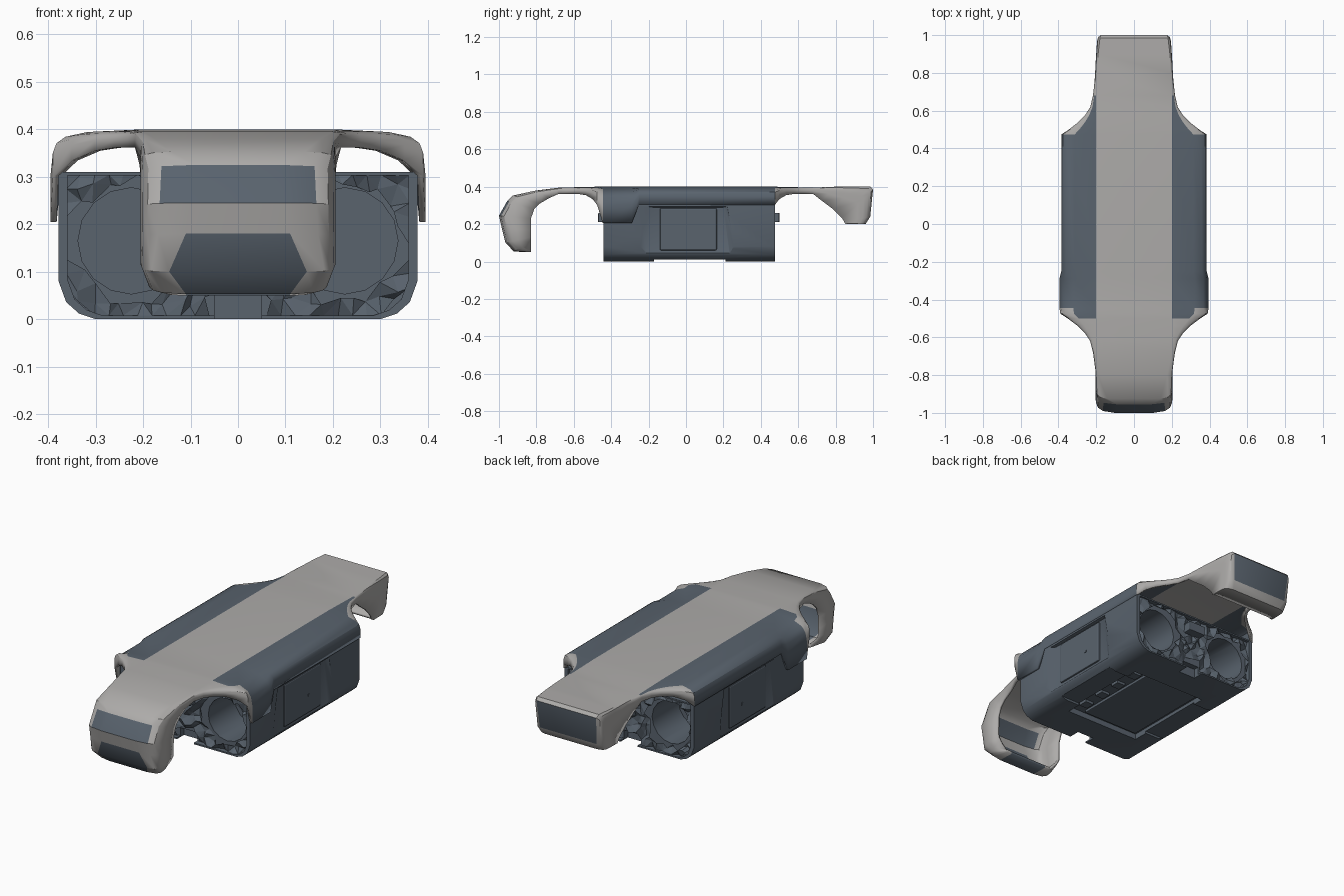
import bpy, bmesh, math, random
from mathutils import Matrix

if "Cube" in bpy.data.objects:
    bpy.data.objects.remove(bpy.data.objects["Cube"])

random.seed(4)

def mat(name, rgb):
    m = bpy.data.materials.new(name)
    m.diffuse_color = (*rgb, 1)
    m.use_nodes = True
    m.node_tree.nodes["Principled BSDF"].inputs["Base Color"].default_value = m.diffuse_color
    return m

LIGHT = mat("light_grey", (0.42, 0.41, 0.40))
DARK = mat("slate", (0.10, 0.125, 0.155))

def select(ob):
    bpy.ops.object.select_all(action='DESELECT')
    ob.select_set(True)
    bpy.context.view_layer.objects.active = ob

def smooth(ob, angle=30):
    select(ob)
    bpy.ops.object.shade_smooth_by_angle(angle=math.radians(angle))

def finish(name, bm, mats):
    me = bpy.data.meshes.new(name)
    bm.to_mesh(me)
    bm.free()
    ob = bpy.data.objects.new(name, me)
    bpy.context.collection.objects.link(ob)
    for m in mats:
        me.materials.append(m)
    return ob

def hull(name, pts):
    bm = bmesh.new()
    for p in pts:
        bm.verts.new(p)
    bmesh.ops.convex_hull(bm, input=bm.verts[:])
    bmesh.ops.recalc_face_normals(bm, faces=bm.faces[:])
    return finish(name, bm, [DARK])

def box(name, x, y, z, bevel=0):
    ob = hull(name, [(a, b, c) for a in x for b in y for c in z])
    if bevel:
        m = ob.modifiers.new("bevel", 'BEVEL')
        m.width, m.segments = bevel, 2
    return ob

def cut(ob, cutter):
    m = ob.modifiers.new("cut", 'BOOLEAN')
    m.operation, m.object, m.solver = 'DIFFERENCE', cutter, 'EXACT'
    select(ob)
    bpy.ops.object.modifier_apply(modifier=m.name)
    bpy.data.objects.remove(cutter)

# Top shell: U sections swept from chin to tail, each as
# (edge y, edge z, edge half width, crown y, crown z, crown half width, dark zones)
# dark zones up to the next section: c crown, w strips beside it, s sides
stations = []

# nose: edge height, crown y, crown z, crown half width
nose = [(.06, -.83, .05, .11, "c"), (.10, -.92, .053, .11, "c"), (.13, -.965, .10, .145, "c"),
        (.17, -.985, .18, .11, ""), (.23, -1, .245, .10, "cw"), (.28, -.955, .325, .09, ""),
        (.31, -.925, .353, .14, ""), (.34, -.80, .38, .175, "")]
for ez, cy, cz, cw, zone in nose:
    ey = -.83 + .15 * max(0, (ez - .2) / .16) ** 3
    stations.append((ey, ez, min(.205, .09 + ez), cy, cz, cw, zone))

def fender(t, sign, w):
    """Section of the flare: t runs from narrow neck (0) to full body width (1)."""
    y = sign * (.68 - .205 * t)
    zone = "w" if t > (.8 if sign < 0 else .25) else ""
    stations.append((y, .362 - .06 * t ** 6, .217 + (w - .217) * t * t, y, .395 + .005 * t, .20, zone))

steps = [0, .3, .5, .7, .88, 1]
for t in steps:
    fender(t, -1, .39)
for y, ez, w in ((-.445, .205, .395), (-.29, .205, .395), (-.25, .305, .385)):
    stations.append((y, ez, w, y, .40, .20, "ws"))
for t in reversed(steps):
    fender(t, 1, .383)

# tail: same layout as the nose
tail = [(.325, .80, .40, .195, ""), (.28, .90, .40, .19, ""), (.235, .985, .40, .18, ""),
        (.222, 1, .385, .175, "c"), (.21, .985, .24, .165, ""), (.205, .96, .20, .15, ""),
        (.203, .86, .20, .15, "")]
for ez, cy, cz, cw, zone in tail:
    stations.append((.85 - .18 * ((ez - .2) / .16) ** 1.5, ez, .195 + .1 * (ez - .2), cy, cz, cw, zone))

corner = [(0, 0), (.5, 0), (.7, .04), (.84, .14), (.94, .38), (1, 1)]
bm = bmesh.new()
rows = []
for ey, ez, ew, cy, cz, cw, _ in stations:
    half = [(ew + (cw - ew) * s, ey + (cy - ey) * t, ez + (cz - ez) * t) for t, s in corner]
    rows.append([bm.verts.new(p) for p in half + [(-x, y, z) for x, y, z in reversed(half)]])
for i in range(len(rows) - 1):
    for j in range(11):
        f = bm.faces.new((rows[i][j], rows[i+1][j], rows[i+1][j+1], rows[i][j+1]))
        zone = "c" if j == 5 else "w" if j in (4, 6) else "s"
        f.material_index = int(zone in stations[i][6])
shell = finish("top_shell", bm, [LIGHT, DARK])
smooth(shell, 32)
sol = shell.modifiers.new("thickness", 'SOLIDIFY')
sol.thickness, sol.offset = .013, -1

# Body core, extruded from its cross-section
prof = [(.30, 0), (.335, .012), (.362, .036), (.378, .08), (.378, .31)]
prof += [(-x, z) for x, z in reversed(prof)]

def prism(name, y0, y1, k=1.0):
    return hull(name, [(x * k, y, .155 + (z - .155) * k) for x, z in prof for y in (y0, y1)])

BX, BZ, BR = .225, .165, .112      # leg bores
body = prism("body_core", -.44, .475)
for s in (-1, 1):
    end = .0175 + s * .4575
    # end pocket, floor notch and leg bores
    cut(body, prism("pocket", end - s * .03, end + s * .05, .95))
    cut(body, box("notch", (-.05, .05), (end - s * .06, end + s * .05), (-.05, .05)))
    for side in (-1, 1):
        bm = bmesh.new()
        place = Matrix.Translation((side * BX, end - s * .1, BZ)) @ Matrix.Rotation(math.pi / 2, 4, 'X')
        bmesh.ops.create_cone(bm, cap_ends=True, segments=16, radius1=BR, radius2=BR, depth=.3, matrix=place)
        cut(body, finish("bore", bm, [DARK]))

# Side recesses with hatch doors
for s, side in ((1, "right"), (-1, "left")):
    outer = [(-.25, .30), (.25, .30), (.31, -.02), (-.31, -.02)]
    inner = [(-.18, .29), (.20, .29), (.23, .05), (-.21, .05)]
    cut(body, hull("recess", [(s * .40, y, z) for y, z in outer] + [(s * .363, y, z) for y, z in inner]))
    box("hatch_" + side, (s * .355, s * .371), (-.14, .165), (.06, .285), .008)
    box("hatch_button_" + side, (s * .365, s * .374), (.055, .067), (.15, .162))

# Underside recess, panel and latches
cut(body, box("belly_step", (-.5, .5), (-.17, .21), (-.1, .012)))
cut(body, box("belly_recess", (-.22, .22), (-.25, .27), (-.1, .03)))
smooth(body)
box("belly_panel", (-.20, .13), (-.23, .25), (.016, .04), .004)
for k in range(4):
    y = -.19 + .125 * k
    box("belly_latch", (.15, .20), (y, y + .05), (.016, .04))

# Faceted rough infill on the end faces
def rough_end(name, y, out):
    bm = bmesh.new()
    nx, nz = 25, 11
    grid = {}
    for i in range(nx):
        for k in range(nz):
            x = -.362 + .724 * i / (nx - 1)
            z = .008 + .296 * k / (nz - 1)
            if 0 < i < nx - 1 and 0 < k < nz - 1:
                x += random.uniform(-.011, .011)
                z += random.uniform(-.011, .011)
            if math.hypot(abs(x) - BX, z - BZ) < BR or abs(x) - z > .32 or (abs(x) < .05 and z < .05):
                continue
            grid[i, k] = bm.verts.new((x, y - out * random.uniform(0, .03), z))
    for i in range(nx - 1):
        for k in range(nz - 1):
            q = [grid.get(c) for c in ((i, k), (i + 1, k), (i + 1, k + 1), (i, k + 1))]
            q = [v for v in q if v]
            if len(q) >= 3:
                bm.faces.new(q if out < 0 else q[::-1])
    bmesh.ops.triangulate(bm, faces=bm.faces[:])
    finish(name, bm, [DARK])

rough_end("rough_front", -.44, -1)
rough_end("rough_back", .475, 1)

# Connector stubs between the bores
for name, y0, y1 in (("front", -.47, -.40), ("back", .43, .50)):
    box("stub_" + name, (-.05, .05), (y0, y1), (.21, .26), .006)
